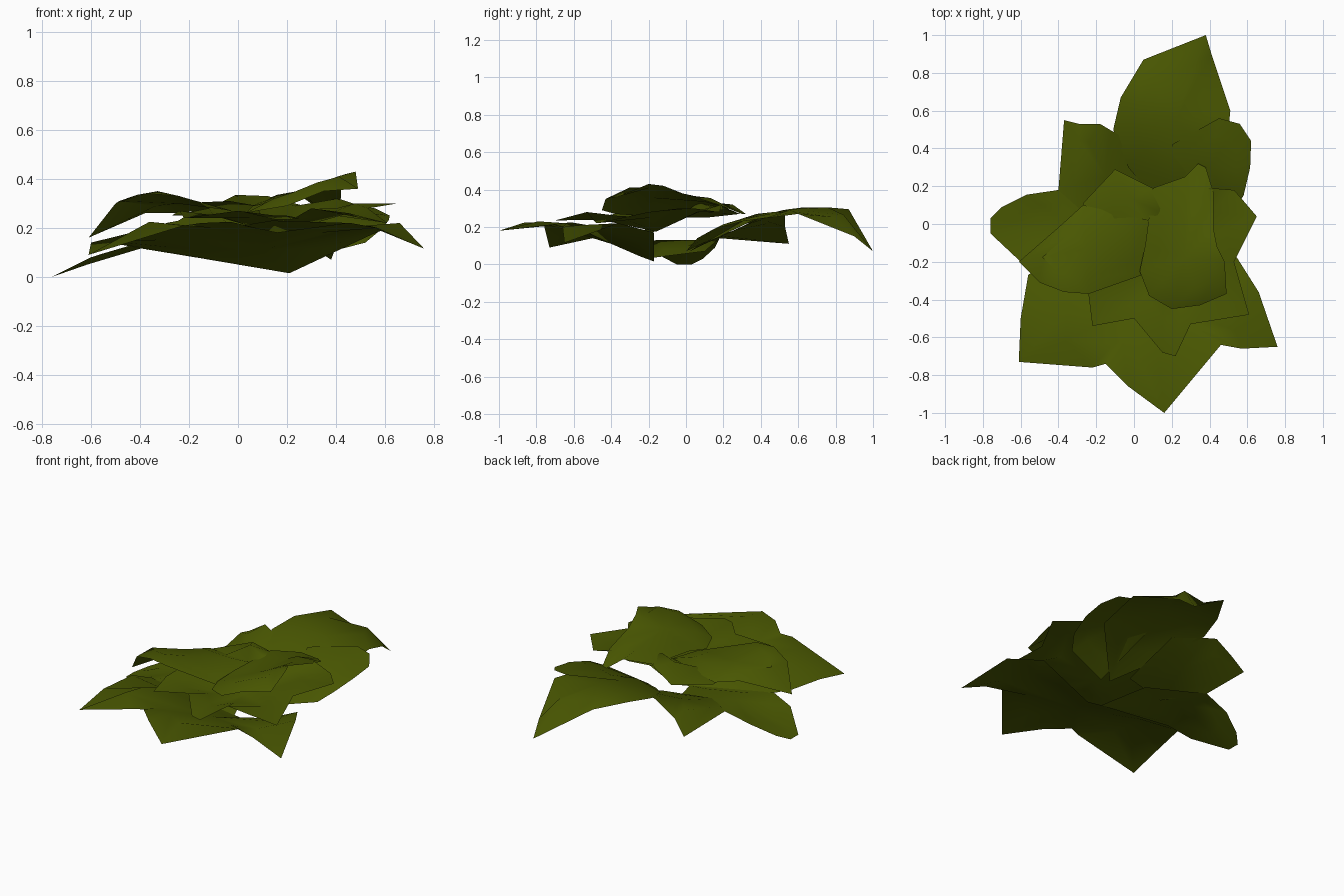
import bpy, bmesh
from mathutils import Vector

green = bpy.data.materials.new("olive green")
green.diffuse_color = (0.069, 0.098, 0.0005, 1)


def sheet(name, center, rim, frac=0.65):
    """Thin leaf sheet: centre point, a bent ring and a rim.
    Each rim point is (x, y, z, height of the bend)."""
    bm = bmesh.new()
    c = Vector(center)
    hub = bm.verts.new(c)
    outer = [bm.verts.new(p[:3]) for p in rim]
    ring = []
    for p in rim:
        q = c.lerp(Vector(p[:3]), frac)
        ring.append(bm.verts.new((q.x, q.y, p[3])))
    n = len(rim)
    for i in range(n):
        j = (i + 1) % n
        bm.faces.new((hub, ring[i], ring[j]))
        bm.faces.new((ring[i], outer[i], outer[j], ring[j]))
    bm.normal_update()
    if sum(f.normal.z for f in bm.faces) < 0:
        bmesh.ops.reverse_faces(bm, faces=bm.faces[:])
    me = bpy.data.meshes.new(name)
    bm.to_mesh(me)
    bm.free()
    me.materials.append(green)
    ob = bpy.data.objects.new(name, me)
    bpy.context.collection.objects.link(ob)
    bpy.context.view_layer.objects.active = ob
    ob.select_set(True)
    bpy.ops.object.shade_smooth_by_angle(angle=0.7)
    ob.select_set(False)
    return ob


# bottom layer: wide front sheet with three points
sheet("lower_front_leaf", (0.1, -0.40, 0.11), [
    (-0.47, -0.20, 0.13, 0.12), (-0.56, -0.27, 0.15, 0.15),
    (-0.60, -0.50, 0.14, 0.20), (-0.61, -0.73, 0.09, 0.225),
    (-0.22, -0.76, 0.21, 0.20), (-0.15, -0.74, 0.22, 0.19),
    (-0.03, -0.86, 0.225, 0.21), (0.16, -1.0, 0.18, 0.23),
    (0.46, -0.64, 0.22, 0.18), (0.57, -0.66, 0.20, 0.19),
    (0.76, -0.65, 0.115, 0.21), (0.66, -0.36, 0.22, 0.17),
    (0.54, -0.17, 0.17, 0.12), (0.21, -0.17, 0.015, 0.045)])

# bottom layer: drooping left leaf
sheet("lower_left_leaf", (-0.35, 0.0, 0.13), [
    (-0.40, 0.18, 0.14, 0.13), (-0.57, 0.155, 0.09, 0.11),
    (-0.70, 0.09, 0.03, 0.07), (-0.76, 0.03, 0.0, 0.06),
    (-0.76, -0.05, 0.0, 0.05), (-0.60, -0.20, 0.08, 0.1),
    (-0.45, -0.23, 0.125, 0.13), (0.1, -0.18, 0.035, 0.08),
    (0.0, 0.10, 0.07, 0.09)])

# bottom layer: back leaves
sheet("lower_back_left_leaf", (-0.15, 0.25, 0.18), [
    (-0.40, 0.18, 0.14, 0.15), (-0.37, 0.55, 0.11, 0.22),
    (-0.29, 0.53, 0.20, 0.23), (-0.18, 0.53, 0.27, 0.24),
    (-0.13, 0.50, 0.27, 0.24), (0.05, 0.40, 0.25, 0.22),
    (0.10, 0.08, 0.10, 0.13), (-0.2, 0.0, 0.10, 0.12)])
sheet("lower_back_leaf", (0.22, 0.55, 0.295), [
    (0.20, 0.02, 0.07, 0.20), (-0.03, 0.30, 0.21, 0.255),
    (-0.11, 0.50, 0.27, 0.29), (-0.07, 0.67, 0.30, 0.305),
    (0.05, 0.87, 0.295, 0.305), (0.38, 1.0, 0.07, 0.265),
    (0.41, 0.90, 0.15, 0.255), (0.51, 0.60, 0.27, 0.28),
    (0.48, 0.30, 0.23, 0.25)])
sheet("lower_back_right_leaf", (0.4, 0.3, 0.245), [
    (0.20, 0.42, 0.27, 0.27), (0.45, 0.56, 0.29, 0.28),
    (0.56, 0.53, 0.28, 0.27), (0.62, 0.44, 0.25, 0.26),
    (0.615, 0.30, 0.23, 0.24), (0.58, 0.15, 0.19, 0.215),
    (0.52, 0.06, 0.14, 0.18), (0.25, 0.0, 0.07, 0.14)])

# middle layer: lobed sheet
sheet("middle_leaf", (0.16, -0.16, 0.175), [
    (-0.27, 0.11, 0.25, 0.28), (-0.10, 0.29, 0.27, 0.335),
    (0.10, 0.19, 0.30, 0.33), (0.27, 0.20, 0.29, 0.29),
    (0.41, 0.19, 0.32, 0.28), (0.53, 0.18, 0.28, 0.28),
    (0.65, 0.04, 0.30, 0.30), (0.53, -0.20, 0.28, 0.25),
    (0.61, -0.48, 0.22, 0.26), (0.30, -0.53, 0.28, 0.24),
    (0.22, -0.70, 0.235, 0.25), (0.15, -0.68, 0.235, 0.25),
    (0.0, -0.50, 0.27, 0.24), (-0.22, -0.54, 0.24, 0.25),
    (-0.24, -0.38, 0.27, 0.25)])
sheet("middle_left_leaf", (-0.25, -0.13, 0.30), [
    (-0.61, -0.20, 0.16, 0.31), (-0.50, -0.31, 0.30, 0.335),
    (-0.37, -0.36, 0.34, 0.35), (-0.24, -0.37, 0.33, 0.33),
    (0.10, -0.25, 0.23, 0.27), (0.08, 0.02, 0.29, 0.31),
    (-0.27, 0.10, 0.26, 0.29), (-0.38, 0.0, 0.26, 0.29)])

# top layer: leaf rising to the right, with a lobe at the back
sheet("top_leaf", (0.27, -0.18, 0.355), [
    (0.48, -0.20, 0.43, 0.41), (0.49, -0.37, 0.36, 0.41),
    (0.35, -0.43, 0.35, 0.385), (0.20, -0.45, 0.29, 0.345),
    (0.08, -0.38, 0.27, 0.32), (0.03, -0.25, 0.26, 0.3),
    (0.06, -0.11, 0.29, 0.31), (0.10, 0.19, 0.31, 0.335),
    (0.27, 0.25, 0.32, 0.335), (0.34, 0.32, 0.27, 0.345),
    (0.38, 0.30, 0.27, 0.355), (0.42, 0.17, 0.32, 0.365),
    (0.42, -0.02, 0.38, 0.385), (0.44, -0.12, 0.42, 0.40)])
